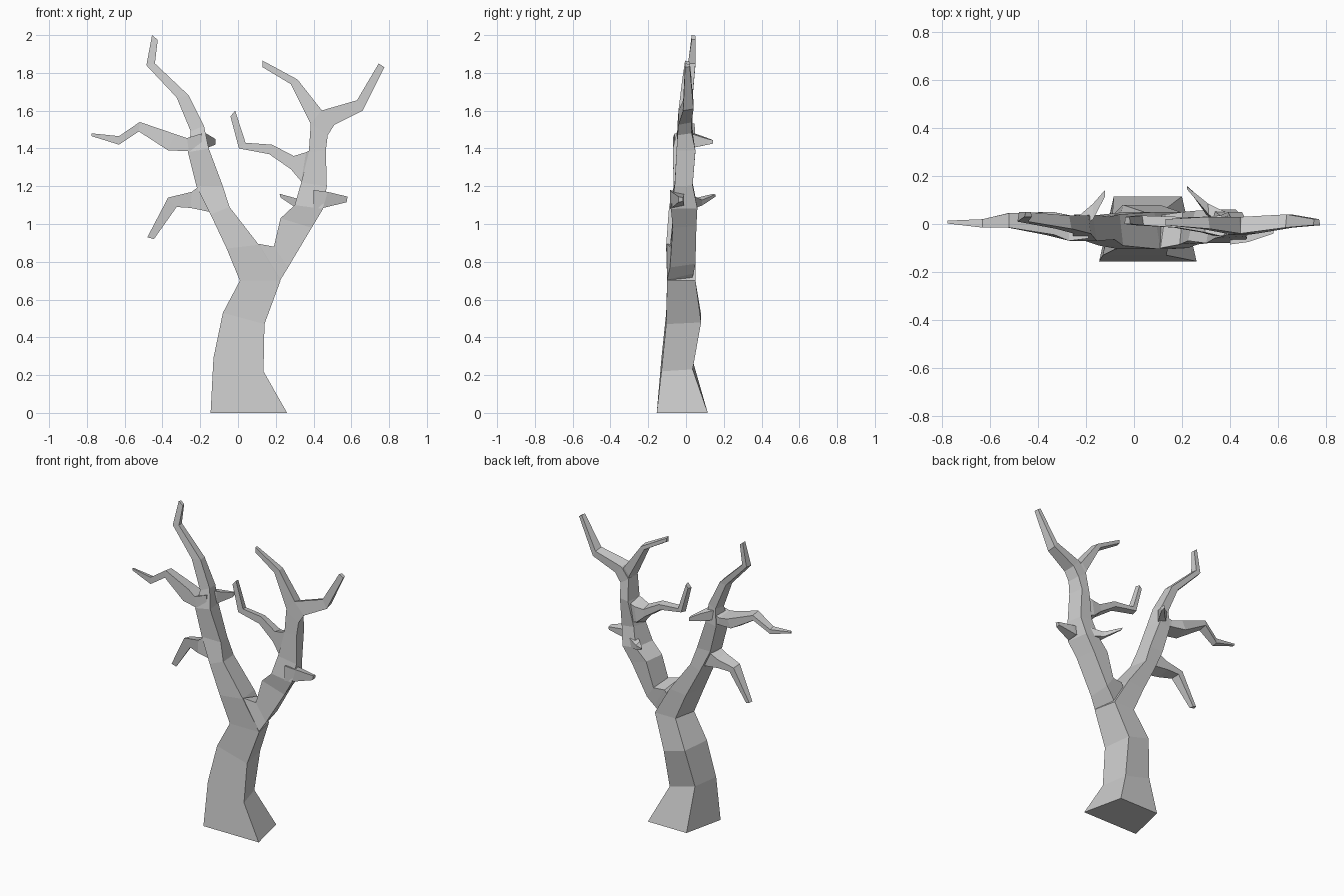
import bpy, bmesh


def limb(name, rings, back=0.65):
    """Four-sided tube. Each ring: x,z of one edge, x,z of the other edge, front y, back y.
    The rear side is narrowed by the factor 'back'."""
    bm = bmesh.new()
    loops = []
    for ax, az, bx, bz, yf, yb in rings:
        cx, cz = (ax + bx) / 2, (az + bz) / 2
        r = lambda v, c: c + (v - c) * back
        z0 = 0 if az == bz == 0 else None
        pts = [(ax, yf, az), (bx, yf, bz),
               (r(bx, cx), yb, r(bz, cz)), (r(ax, cx), yb, r(az, cz))]
        loops.append([bm.verts.new(p) for p in pts])
    for lo, hi in zip(loops, loops[1:]):
        for i in range(4):
            j = (i + 1) % 4
            bm.faces.new((lo[i], lo[j], hi[j], hi[i]))
    bm.faces.new(loops[0][::-1])
    bm.faces.new(loops[-1])
    bmesh.ops.recalc_face_normals(bm, faces=bm.faces)
    me = bpy.data.meshes.new(name)
    bm.to_mesh(me)
    bm.free()
    ob = bpy.data.objects.new(name, me)
    bpy.context.collection.objects.link(ob)
    return ob


# Trunk running on into the left limb and its top twig
limb("trunk_and_left_limb", [
    (-.145, 0, .26, 0, -.155, .115),
    (-.13, .29, .135, .22, -.13, .035),
    (-.08, .53, .14, .47, -.105, .08),
    (.01, .70, .225, .70, -.10, .05),
    (-.06, .87, .11, .89, -.105, .05),
    (-.145, 1.05, -.045, 1.09, -.09, .04),
    (-.22, 1.20, -.08, 1.20, -.065, .03),
    (-.265, 1.38, -.155, 1.40, -.07, .04),
    (-.25, 1.49, -.18, 1.52, -.04, .035),
    (-.325, 1.67, -.26, 1.68, -.02, .035),
    (-.485, 1.84, -.44, 1.85, .01, .05),
    (-.455, 2.0, -.425, 1.975, .03, .05)], 0.7)

# Right limb from the fork to the outer tip
limb("right_limb", [
    (.06, .82, .20, .68, -.09, .03),
    (.11, .895, .225, .705, -.10, .04),
    (.19, .88, .265, .77, -.085, .05),
    (.225, 1.03, .39, .98, -.07, .055),
    (.30, 1.10, .45, 1.08, -.08, .06),
    (.335, 1.22, .47, 1.20, -.06, .035),
    (.375, 1.38, .465, 1.39, -.05, .05),
    (.385, 1.53, .475, 1.47, -.045, .03),
    (.44, 1.60, .51, 1.525, -.04, .03),
    (.63, 1.655, .66, 1.60, -.015, .04),
    (.745, 1.85, .775, 1.83, -.005, .02)])

# Right upper twig bending inwards
limb("right_upper_twig", [
    (.39, 1.50, .47, 1.56, -.035, .025),
    (.385, 1.53, .445, 1.60, -.04, .03),
    (.28, 1.74, .315, 1.765, -.02, .03),
    (.13, 1.83, .13, 1.865, -.005, .02)])

# Inner branch of the right limb
limb("inner_branch", [
    (.40, 1.40, .38, 1.21, -.04, .03),
    (.36, 1.38, .335, 1.225, -.05, .035),
    (.295, 1.36, .28, 1.29, -.035, .03),
    (.18, 1.42, .165, 1.37, -.015, .03),
    (.04, 1.43, .005, 1.40, -.005, .035),
    (-.015, 1.60, -.04, 1.57, 0, .03)])

# Upper left branch
limb("left_upper_branch", [
    (-.19, 1.48, -.19, 1.385, -.06, .03),
    (-.27, 1.455, -.26, 1.385, -.07, .035),
    (-.33, 1.475, -.37, 1.39, -.045, .05),
    (-.52, 1.54, -.525, 1.49, -.015, .045),
    (-.63, 1.465, -.63, 1.42, -.015, .02),
    (-.775, 1.48, -.775, 1.465, .002, .014)])

# Lower left branch
limb("left_lower_branch", [
    (-.18, 1.22, -.13, 1.06, -.06, .02),
    (-.245, 1.17, -.25, 1.085, -.065, .02),
    (-.37, 1.14, -.325, 1.09, -.035, .02),
    (-.48, .93, -.445, .92, -.01, .015)])

# Short broken stubs
limb("left_back_stub", [
    (-.23, 1.50, -.22, 1.40, -.02, .035),
    (-.17, 1.48, -.17, 1.40, .02, .085),
    (-.12, 1.45, -.12, 1.42, .115, .142)])
limb("right_back_stub", [
    (.38, 1.16, .38, 1.07, -.01, .05),
    (.31, 1.135, .30, 1.09, .04, .085),
    (.22, 1.16, .225, 1.14, .145, .155)])
limb("right_side_stub", [
    (.40, 1.18, .40, 1.08, -.085, -.01),
    (.475, 1.17, .45, 1.085, -.075, -.01),
    (.58, 1.145, .575, 1.115, -.04, -.015)])
